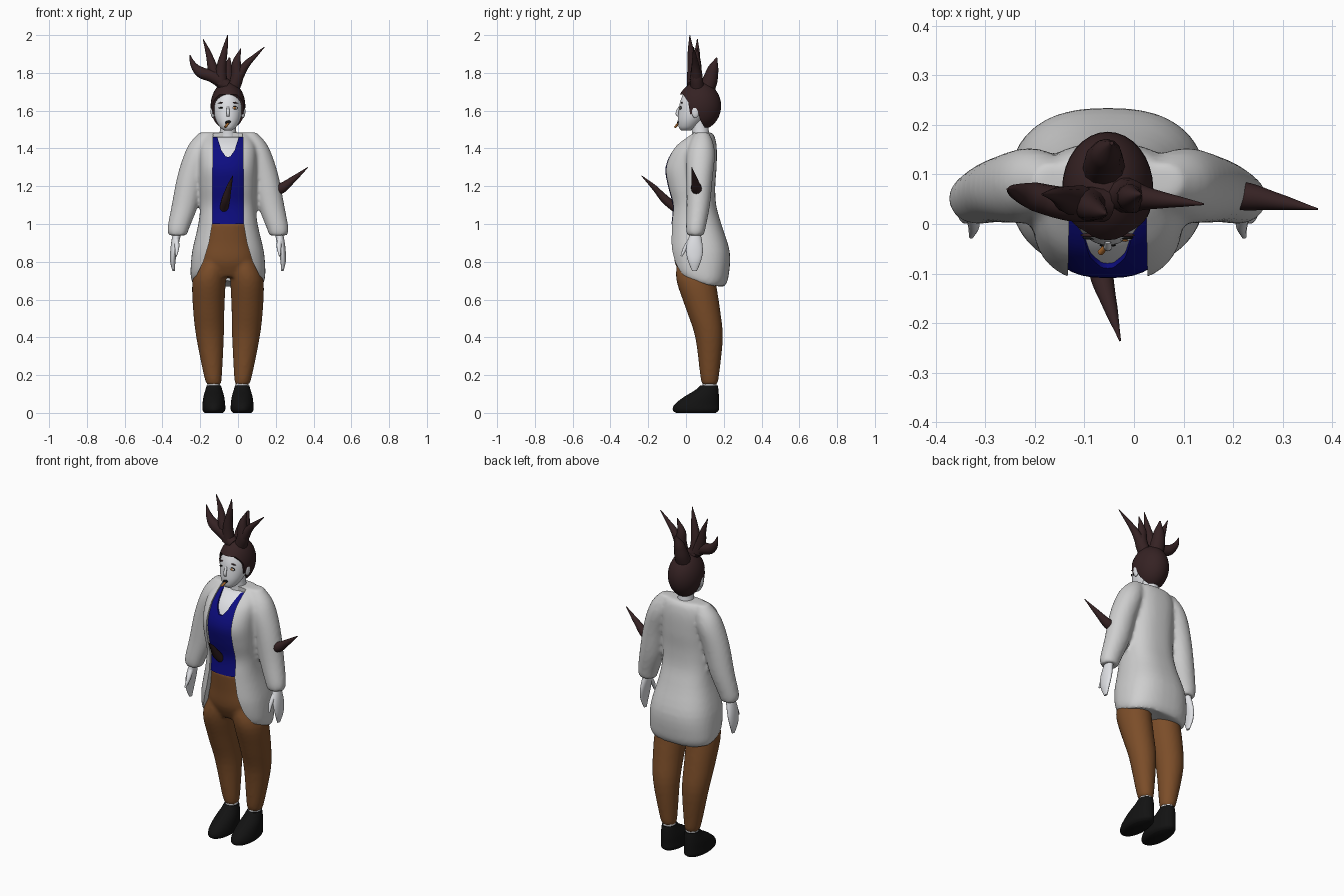
import bpy, bmesh, math
from mathutils import Vector

if "Cube" in bpy.data.objects:
    bpy.data.objects.remove(bpy.data.objects["Cube"])

CX = -0.053  # the body's centre line


def material(name, r, g, b):
    m = bpy.data.materials.new(name)
    m.use_nodes = True
    m.diffuse_color = (r, g, b, 1)
    m.node_tree.nodes["Principled BSDF"].inputs["Base Color"].default_value = (r, g, b, 1)
    return m


COAT = material("coat_white", .62, .62, .62)
SKIN = material("pale_skin", .74, .75, .78)
HAIR = material("dark_brown", .036, .016, .017)
SHIRT = material("deep_blue", .004, .004, .22)
PANTS = material("trouser_brown", .2, .075, .022)
BLACK = material("shoe_black", .006, .006, .006)
AMBER = material("amber", .45, .16, .03)
WHITE = material("eye_white", .9, .9, .9)


def loft(bm, rings, side=1, e=2.0, n=40, steps=4):
    """Closed body through rings (x, y, z, rx, ry), splined between them."""
    pts = [rings[0]] + list(rings) + [rings[-1]]
    path = []
    for a, b, c, d in zip(pts, pts[1:], pts[2:], pts[3:]):
        for k in range(steps):
            t = k / steps
            path.append([.5 * (2 * q + (r - p) * t + (2 * p - 5 * q + 4 * r - s) * t * t
                               + (3 * q - p - 3 * r + s) * t ** 3)
                         for p, q, r, s in zip(a, b, c, d)])
    path.append(rings[-1])
    power = lambda v: math.copysign(abs(v) ** (2 / e), v)
    loops = []
    for x, y, z, rx, ry in path:
        angles = [2 * math.pi * i / n for i in range(n)]
        loops.append([bm.verts.new((CX + side * x + rx * power(math.cos(a)),
                                    y + ry * power(math.sin(a)), z)) for a in angles])
    for lo, hi in zip(loops, loops[1:]):
        for i in range(n):
            j = (i + 1) % n
            bm.faces.new((lo[i], lo[j], hi[j], hi[i]))
    bm.faces.new(loops[0][::-1])
    bm.faces.new(loops[-1])


def smooth(ob):
    bpy.ops.object.select_all(action='DESELECT')
    ob.select_set(True)
    bpy.context.view_layer.objects.active = ob
    bpy.ops.object.convert(target='MESH')
    bpy.ops.object.shade_smooth_by_angle(angle=math.radians(50))
    return ob


def finish(name, bm, mat, blend=0, cutter=None):
    bmesh.ops.recalc_face_normals(bm, faces=bm.faces)
    me = bpy.data.meshes.new(name)
    bm.to_mesh(me)
    bm.free()
    me.materials.append(mat)
    ob = bpy.data.objects.new(name, me)
    bpy.context.collection.objects.link(ob)
    if blend:
        mod = ob.modifiers.new("blend", 'REMESH')
        mod.mode, mod.voxel_size = 'VOXEL', .01
        mod = ob.modifiers.new("soften", 'SMOOTH')
        mod.factor, mod.iterations = .5, blend
    if cutter:
        mod = ob.modifiers.new("opening", 'BOOLEAN')
        mod.operation, mod.object, mod.solver = 'DIFFERENCE', cutter, 'EXACT'
    smooth(ob)
    if cutter:
        bpy.data.objects.remove(cutter)
    return ob


def body(name, mat, rings, **kw):
    bm = bmesh.new()
    loft(bm, rings, **kw)
    return finish(name, bm, mat)


def prism(outline, depth):
    """Hidden cutter: 3D outline extruded along a vector."""
    bm = bmesh.new()
    face = bm.faces.new([bm.verts.new(p) for p in outline])
    out = bmesh.ops.extrude_face_region(bm, geom=[face])
    bmesh.ops.translate(bm, vec=depth, verts=[v for v in out["geom"] if isinstance(v, bmesh.types.BMVert)])
    bmesh.ops.recalc_face_normals(bm, faces=bm.faces)
    me = bpy.data.meshes.new("cutter")
    bm.to_mesh(me)
    bm.free()
    ob = bpy.data.objects.new("cutter", me)
    ob.hide_render = True
    bpy.context.collection.objects.link(ob)
    return ob


def front_cutter(half):
    """Symmetric opening from (half width, z) pairs, cut in from the front."""
    right = [(CX + x, -.5, z) for x, z in half]
    left = [(CX - x, -.5, z) for x, z in reversed(half) if x > 0]
    return prism(right + left, (0, .54, 0))


def tube(name, mat, pts):
    """Tapered curved horn through (x, y, z, radius)."""
    cu = bpy.data.curves.new(name, 'CURVE')
    cu.dimensions, cu.bevel_depth, cu.bevel_resolution = '3D', 1, 4
    cu.use_fill_caps, cu.resolution_u = True, 6
    sp = cu.splines.new('BEZIER')
    sp.bezier_points.add(len(pts) - 1)
    for p, (x, y, z, r) in zip(sp.bezier_points, pts):
        p.co, p.radius = (x, y, z), r
        p.handle_left_type = p.handle_right_type = 'AUTO'
    cu.materials.append(mat)
    ob = bpy.data.objects.new(name, cu)
    bpy.context.collection.objects.link(ob)
    return smooth(ob)


def ball(name, mat, loc, size, tilt=0, cutter=None):
    bm = bmesh.new()
    bmesh.ops.create_uvsphere(bm, u_segments=32, v_segments=20, radius=1)
    bmesh.ops.scale(bm, vec=size, verts=bm.verts)
    c, s = math.cos(tilt), math.sin(tilt)
    for v in bm.verts:
        x, y, z = v.co
        v.co = Vector((c * x - s * z, y, s * x + c * z)) + Vector(loc)
    return finish(name, bm, mat, cutter=cutter)


# Open coat: torso and sleeves blended together, front cut away
torso = [(0, .075, .67, .185, .13), (0, .075, .72, .198, .15), (0, .07, .85, .19, .162),
         (0, .05, 1.0, .157, .137), (0, .04, 1.1, .147, .12), (0, .025, 1.2, .15, .13),
         (0, .022, 1.3, .152, .14), (0, .045, 1.4, .15, .118), (0, .075, 1.46, .125, .078),
         (0, .085, 1.485, .1, .05)]
sleeve = [(.266, .05, .94, .048, .045), (.262, .052, .98, .058, .052), (.228, .065, 1.1, .07, .062),
          (.195, .072, 1.25, .074, .07), (.16, .078, 1.36, .075, .075), (.135, .082, 1.43, .066, .062),
          (.11, .085, 1.485, .04, .035)]
bm = bmesh.new()
loft(bm, torso, e=2.5)
for v in bm.verts:  # hem rises towards the front
    if v.co.z < .9:
        v.co.z -= (.9 - v.co.z) * 1.5 * min(v.co.y - .12, 0)
for side in (1, -1):
    loft(bm, sleeve, side)
finish("coat", bm, COAT, blend=6, cutter=front_cutter(
    [(.08, 1.6), (.078, 1.47), (.083, 1.15), (.083, 1.0), (.1, .9), (.13, .8), (.175, .71), (.2, .6)]))

# Shirt with a V neck over the chest
bm = bmesh.new()
loft(bm, [(x, y, z, rx - .02, ry - .01) for x, y, z, rx, ry in torso[3:-1]], e=2.5)
finish("shirt", bm, SHIRT, cutter=front_cutter([(.062, 1.6), (.06, 1.47), (.035, 1.39), (.012, 1.357), (0, 1.355)]))
body("chest", SKIN, [(x, y, z, rx - .03, ry - .02) for x, y, z, rx, ry in torso[5:-1]], e=2.5)
body("neck", SKIN, [(0, .08, 1.4, .06, .055), (0, .078, 1.46, .048, .046), (0, .075, 1.5, .043, .045),
                    (0, .07, 1.56, .043, .045)])

# Trousers
bm = bmesh.new()
loft(bm, [(0, .055, .72, .1, .08), (0, .055, .8, .152, .115), (0, .055, .9, .14, .122),
          (0, .05, 1.005, .125, .125)], e=2.3)
for side in (1, -1):
    loft(bm, [(.075, .125, .15, .037, .04), (.08, .125, .2, .048, .05), (.095, .122, .4, .073, .073),
              (.102, .09, .55, .083, .09), (.1, .054, .7, .088, .104), (.08, .055, .8, .075, .1),
              (.07, .055, .88, .05, .07)], side)
finish("trousers", bm, PANTS, blend=4)

# Feet and hands
for side, word in ((1, "left"), (-1, "right")):
    body(word + "_ankle", SKIN, [(.075, .125, .12, .034, .037), (.075, .125, .17, .034, .037)], side=side)
    body(word + "_shoe", BLACK, [(.075, .052, 0, .048, .105), (.075, .052, .015, .06, .122),
                                 (.075, .057, .045, .06, .117), (.075, .082, .085, .055, .092),
                                 (.075, .11, .12, .045, .062), (.075, .122, .145, .038, .046)], side=side)
    body(word + "_hand", SKIN, [(.268, .05, .96, .022, .025), (.28, .046, .9, .021, .04),
                                (.288, .045, .85, .018, .044), (.292, .045, .8, .014, .033),
                                (.288, .045, .75, .006, .012)], side=side)
    x = CX + side * .275
    tube(word + "_thumb", SKIN, [(x, .03, .92, .016), (x - side * .005, -.002, .875, .012), (x, -.025, .83, .005)])

# Head
head = body("head", SKIN, [(0, .0, 1.495, .02, .025), (0, .008, 1.512, .042, .046), (0, .025, 1.55, .064, .068),
                           (0, .047, 1.6, .077, .086), (0, .062, 1.65, .078, .092), (0, .07, 1.7, .062, .078),
                           (0, .07, 1.73, .035, .05)])
bpy.context.view_layer.update()


def feature(name, mat, x, z, w, h, tilt=0, lift=0):
    hit = head.ray_cast(Vector((CX + x, -1, z)), Vector((0, 1, 0)))[1]
    ball(name, mat, (hit.x, hit.y - lift, z), (w, .004, h), tilt)


for side, word in ((1, "left"), (-1, "right")):
    ball(word + "_ear", SKIN, (CX + side * .08, .05, 1.595), (.012, .02, .034))
    feature(word + "_brow", HAIR, side * .035, 1.642, .02, .004, -side * .15)
feature("left_eye_rim", BLACK, .035, 1.615, .017, .0095)
feature("left_eye_white", WHITE, .035, 1.614, .014, .007, lift=.002)
feature("left_iris", AMBER, .035, 1.614, .007, .007, lift=.004)
feature("right_closed_lid", BLACK, -.035, 1.615, .016, .004, .1)
feature("mouth", BLACK, 0, 1.538, .017, .009, .25)
tube("nose", SKIN, [(CX, -.034, 1.62, .006), (CX, -.046, 1.585, .009), (CX, -.04, 1.572, .008)])
tube("mouth_stick", AMBER, [(CX + .006, -.035, 1.54, .006), (CX - .015, -.058, 1.512, .006)])

# Hair cap, cut back around the face and ears
hairline = [(-.2, 1.678), (-.015, 1.685), (.012, 1.645), (.022, 1.58), (.045, 1.59), (.062, 1.6),
            (.075, 1.55), (.1, 1.51), (.11, 1.4), (-.2, 1.4)]
ball("hair", HAIR, (CX, .07, 1.625), (.092, .116, .128),
     cutter=prism([(-.4, y, z) for y, z in hairline], (.8, 0, 0)))

# Horn-like locks of hair, and the spikes through arm and chest
tube("right_lock_outer", HAIR, [(-.06, .04, 1.73, .035), (-.13, .04, 1.78, .034), (-.2, .055, 1.805, .029),
                                (-.237, .065, 1.845, .016), (-.255, .07, 1.895, .002)])
tube("right_lock_middle", HAIR, [(-.11, .045, 1.76, .034), (-.135, .05, 1.83, .027), (-.155, .058, 1.9, .016),
                                 (-.185, .06, 1.98, .002)])
tube("right_lock_inner", HAIR, [(-.09, .04, 1.74, .036), (-.088, .033, 1.83, .027), (-.07, .025, 1.92, .016),
                                (-.055, .02, 2.0, .002)])
tube("back_lock", HAIR, [(-.06, .1, 1.69, .045), (-.06, .127, 1.76, .04), (-.055, .143, 1.82, .03),
                         (-.045, .163, 1.88, .004)])
tube("left_lock_inner", HAIR, [(-.025, .06, 1.72, .036), (-.005, .055, 1.78, .034), (-.008, .055, 1.85, .025),
                               (.015, .06, 1.93, .002)])
tube("left_lock_outer", HAIR, [(0, .055, 1.78, .03), (.04, .05, 1.84, .02), (.09, .045, 1.89, .011),
                               (.14, .04, 1.937, .002)])
tube("arm_spike", HAIR, [(.18, .06, 1.17, .03), (.23, .055, 1.19, .028), (.29, .045, 1.235, .017),
                         (.37, .03, 1.3, .002)])
tube("chest_spike", HAIR, [(-.075, -.05, 1.08, .024), (-.064, -.11, 1.13, .023), (-.047, -.17, 1.195, .014),
                           (-.028, -.235, 1.255, .002)])
